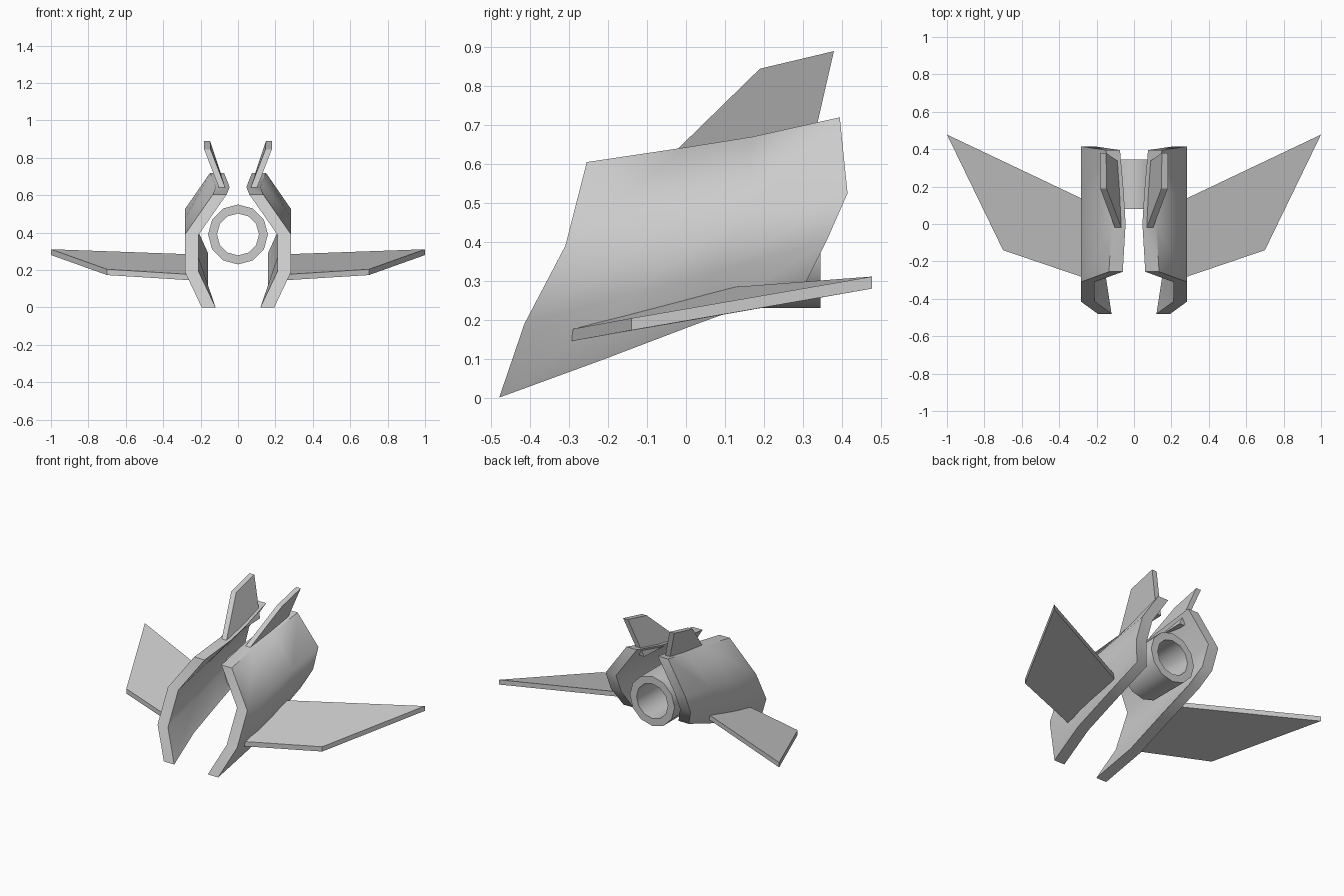
import bpy, bmesh
from math import sin, cos, pi, radians

if "Cube" in bpy.data.objects:
    bpy.data.objects.remove(bpy.data.objects["Cube"])


def make(name, verts, faces, angle=None, mirror=True):
    bm = bmesh.new()
    vs = [bm.verts.new(v) for v in verts]
    for f in faces:
        bm.faces.new([vs[i] for i in f])
    bmesh.ops.recalc_face_normals(bm, faces=bm.faces)
    me = bpy.data.meshes.new(name)
    bm.to_mesh(me)
    bm.free()
    ob = bpy.data.objects.new(name, me)
    bpy.context.collection.objects.link(ob)
    if mirror:
        ob.modifiers.new("mirror", 'MIRROR')
    if angle:
        bpy.ops.object.select_all(action='DESELECT')
        ob.select_set(True)
        bpy.context.view_layer.objects.active = ob
        bpy.ops.object.shade_smooth_by_angle(angle=radians(angle))
    return ob


def slab(name, pts, offset):
    # flat outline given a thickness
    n = len(pts)
    verts = pts + [tuple(a + b for a, b in zip(p, offset)) for p in pts]
    faces = [list(range(n)), list(range(n, 2 * n))]
    faces += [(i, (i + 1) % n, (i + 1) % n + n, i + n) for i in range(n)]
    return make(name, verts, faces)


# curved side shells: inner-face rows (bottom to top), each running front to back
t_steps = (0, 0.36, 0.64, 1)
lower = ((0.21, -0.415, 0.19), (0.21, 0.36, 0.40))
upper = ((0.21, -0.31, 0.39), (0.21, 0.415, 0.525))


def straight(row):
    return [tuple(a + (b - a) * t for a, b in zip(*row)) for t in t_steps]


rows = [
    [(0.12, -0.48, 0), (0.16, -0.22, 0.095), (0.16, 0.03, 0.19), (0.16, 0.305, 0.29)],
    straight(lower),
    straight(upper),
    [(0.06, -0.255, 0.605), (0.045, 0, 0.643), (0.055, 0.17, 0.67), (0.075, 0.395, 0.72)],
]
inner = [p for row in rows for p in row]
verts = inner + [(x + 0.074, y, z) for x, y, z in inner]
faces, N = [], 4
for r in range(3):
    for c in range(3):
        a = r * N + c
        q = (a, a + 1, a + N + 1, a + N)
        faces += [q, tuple(i + 16 for i in q)]
rim = [0, 1, 2, 3, 7, 11, 15, 14, 13, 12, 8, 4]
faces += [(a, b, b + 16, a + 16) for a, b in zip(rim, rim[1:] + rim[:1])]
make("side_shells", verts, faces, 50)

# swept wings
slab("wings", [(0.25, -0.293, 0.145), (0.70, -0.14, 0.173),
               (1.0, 0.478, 0.28), (0.25, 0.122, 0.253)], (0, 0, 0.031))

# tail fins
slab("tail_fins", [(0.068, -0.02, 0.64), (0.147, 0.19, 0.845),
                   (0.149, 0.38, 0.89), (0.07, 0.325, 0.65)], (0.034, 0, 0))

# hollow engine tube
S = 12
tube = []
for radius, y in ((0.16, 0.08), (0.16, 0.345), (0.112, 0.345), (0.112, 0.08)):
    tube += [(radius * sin(2 * pi * i / S), y, 0.39 + radius * cos(2 * pi * i / S))
             for i in range(S)]
faces = []
for k in range(4):
    for i in range(S):
        j, m = (i + 1) % S, (k + 1) % 4
        faces.append((k * S + i, k * S + j, m * S + j, m * S + i))
make("engine_tube", tube, faces, 40, mirror=False)
